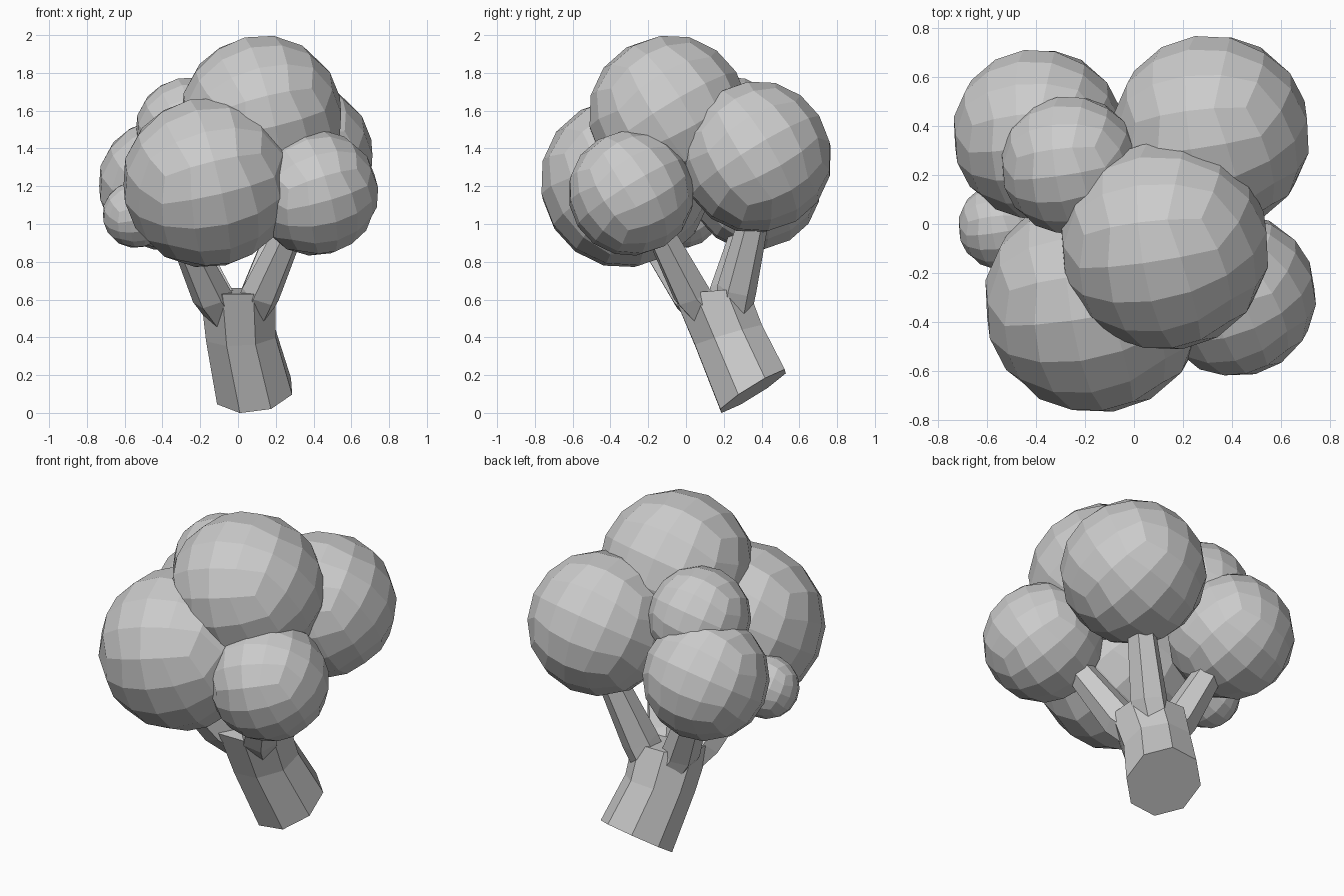
import bpy, bmesh, math
from mathutils import Vector, Matrix

if "Cube" in bpy.data.objects:
    bpy.data.objects.remove(bpy.data.objects["Cube"])

# The whole plant leans: local "up" of the stem
LEAN = Vector((-0.13, -0.53, 0.85)).normalized()
LEAN_ROT = Vector((0, 0, 1)).rotation_difference(LEAN).to_matrix().to_4x4()


def finish(bm, name):
    bmesh.ops.recalc_face_normals(bm, faces=bm.faces[:])
    mesh = bpy.data.meshes.new(name)
    bm.to_mesh(mesh)
    bm.free()
    obj = bpy.data.objects.new(name, mesh)
    bpy.context.collection.objects.link(obj)
    return obj


def tube(name, rings, sides, spin=0.0):
    """Loft through rings given as (centre, axis, radius), capped at both ends."""
    bm = bmesh.new()
    loops = []
    for centre, axis, radius in rings:
        rot = Vector((0, 0, 1)).rotation_difference(Vector(axis)).to_matrix()
        loop = []
        for i in range(sides):
            a = spin + 2 * math.pi * i / sides
            p = Vector((radius * math.cos(a), radius * math.sin(a), 0))
            loop.append(bm.verts.new(Vector(centre) + rot @ p))
        loops.append(loop)
    for lo, hi in zip(loops, loops[1:]):
        for i in range(sides):
            j = (i + 1) % sides
            bm.faces.new((lo[i], lo[j], hi[j], hi[i]))
    bm.faces.new(loops[0][::-1])
    bm.faces.new(loops[-1])
    return finish(bm, name)


def floret(name, centre, radius, spin):
    """Low-poly ball: a cube with 4 x 4 quads per side pushed out to a sphere."""
    bm = bmesh.new()
    bmesh.ops.create_cube(bm, size=2)
    bmesh.ops.subdivide_edges(bm, edges=bm.edges[:], cuts=3, use_grid_fill=True)
    for v in bm.verts:
        v.co = Vector([math.tan(c * math.pi / 4) for c in v.co]).normalized() * radius
    bm.transform(Matrix.Translation(centre) @ LEAN_ROT @ Matrix.Rotation(spin, 4, 'Z'))
    return finish(bm, name)


# Main stem
tube("stem", [
    ((0.085, 0.355, 0.115), LEAN, 0.217),
    ((0.015, 0.225, 0.41), (-0.05, -0.28, 0.95), 0.20),
    ((0.0, 0.13, 0.645), (0, -0.08, 1), 0.215),
], 8, math.pi / 8)

# Four branches forking out of the stem: kink point, end point
branches = {
    "branch_front_left": ((-0.14, 0.02, 0.62), (-0.27, -0.17, 0.90)),
    "branch_front_right": ((0.12, 0.03, 0.63), (0.27, -0.14, 0.96)),
    "branch_back_right": ((0.12, 0.27, 0.66), (0.25, 0.36, 1.03)),
    "branch_back_left": ((-0.13, 0.23, 0.64), (-0.28, 0.32, 0.97)),
}
for name, (kink, end) in branches.items():
    kink, end = Vector(kink), Vector(end)
    start = Vector((0.015, 0.225, 0.41)).lerp(kink, 0.3)
    direction = (end - kink).normalized()
    tube(name, [
        (start, (kink - start).normalized(), 0.10),
        (kink, direction, 0.105),
        (end, direction, 0.08),
    ], 6, math.atan2(direction.y, direction.x))

# Round florets of the crown: centre, radius, spin
florets = {
    "floret_top": ((0.125, -0.09, 1.573), 0.43, 0.2),
    "floret_front": ((-0.16, -0.32, 1.22), 0.455, 0.2),
    "floret_right": ((0.41, -0.29, 1.165), 0.335, 0.3),
    "floret_back_right": ((0.315, 0.37, 1.355), 0.405, 0.2),
    "floret_back_left": ((-0.39, 0.365, 1.21), 0.352, 0.2),
    "floret_upper_left": ((-0.26, 0.24, 1.495), 0.285, 0.2),
    "floret_small_left": ((-0.54, -0.01, 1.05), 0.178, 0.2),
}
for name, (centre, radius, spin) in florets.items():
    floret(name, centre, radius, spin)
